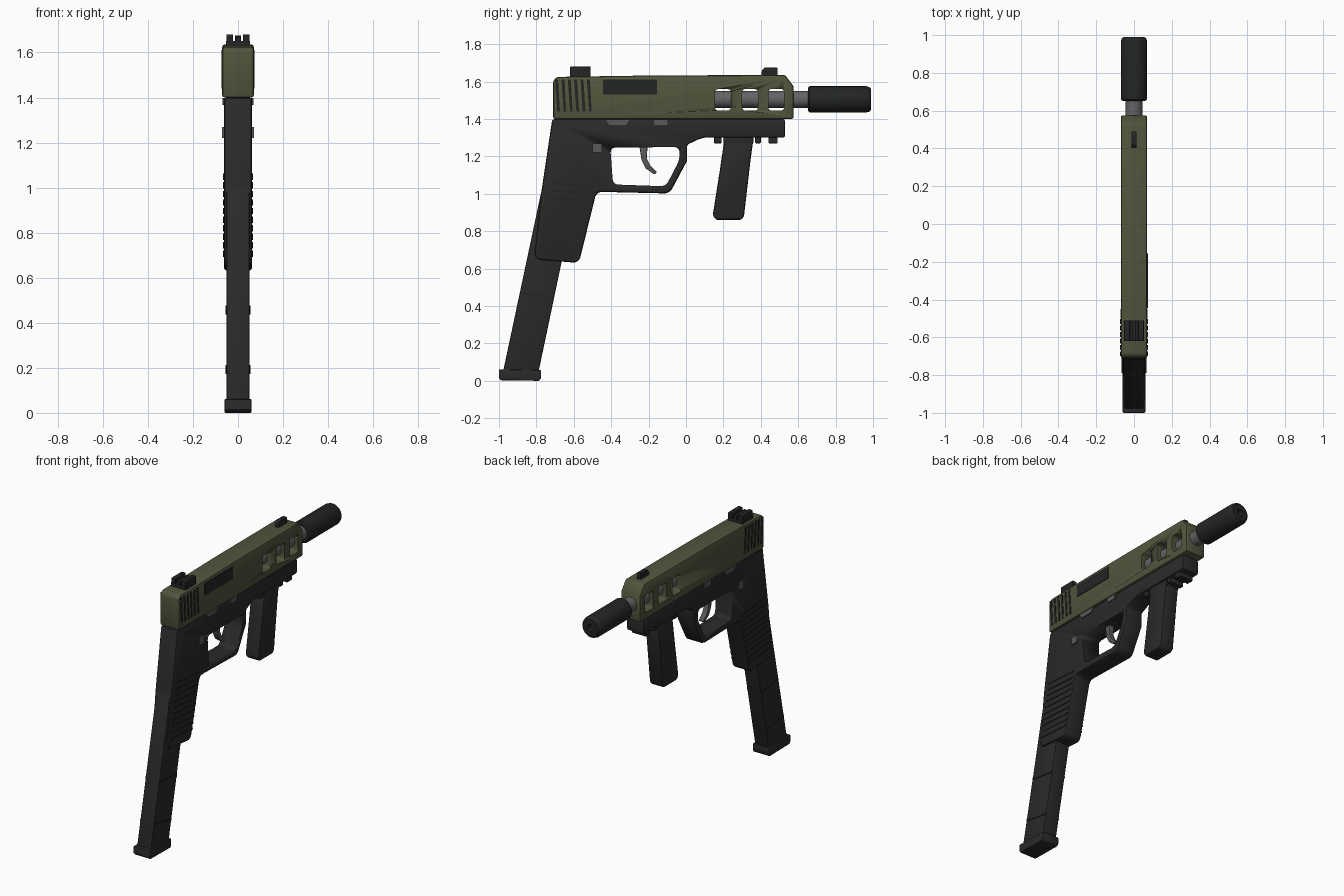
import bpy, bmesh, math
from mathutils import Vector

if "Cube" in bpy.data.objects:
    bpy.data.objects.remove(bpy.data.objects["Cube"])


def material(name, rgb):
    m = bpy.data.materials.new(name)
    m.diffuse_color = (*rgb, 1)
    m.use_nodes = True
    m.node_tree.nodes["Principled BSDF"].inputs["Base Color"].default_value = m.diffuse_color
    return m


OLIVE = material("olive", (0.085, 0.09, 0.046))
BLACK = material("black", (0.023, 0.023, 0.024))
COAL = material("coal", (0.017, 0.018, 0.018))
STEEL = material("steel", (0.13, 0.125, 0.13))
GREY = material("grey", (0.10, 0.10, 0.10))


def finish(bm, name, mat, bevel=0, segments=2, smooth=True):
    bmesh.ops.recalc_face_normals(bm, faces=bm.faces)
    me = bpy.data.meshes.new(name)
    bm.to_mesh(me)
    bm.free()
    ob = bpy.data.objects.new(name, me)
    bpy.context.collection.objects.link(ob)
    me.materials.append(mat)
    bpy.ops.object.select_all(action='DESELECT')
    bpy.context.view_layer.objects.active = ob
    ob.select_set(True)
    if bevel:
        mod = ob.modifiers.new("bevel", 'BEVEL')
        mod.width, mod.segments = bevel, segments
        mod.limit_method, mod.angle_limit = 'ANGLE', math.radians(40)
        bpy.ops.object.modifier_apply(modifier=mod.name)
    if smooth:
        bpy.ops.object.shade_smooth_by_angle(angle=math.radians(35))
    return ob


def rounded(points, radius, steps=4):
    """Round the corners of a closed (y, z) outline."""
    out = []
    for i, p in enumerate(points):
        p, a, b = Vector(p), Vector(points[i - 1]), Vector(points[(i + 1) % len(points)])
        r = min(radius, (a - p).length * 0.45, (b - p).length * 0.45)
        s, e = p + (a - p).normalized() * r, p + (b - p).normalized() * r
        for k in range(steps + 1):
            t = k / steps
            out.append(s * (1 - t) ** 2 + p * 2 * t * (1 - t) + e * t * t)
    return out


def plate(name, points, x0, x1, mat, bevel=0, segments=2):
    """Extrude a (y, z) outline from x0 to x1."""
    bm = bmesh.new()
    f = bm.faces.new([bm.verts.new((x0, p[0], p[1])) for p in points])
    ext = bmesh.ops.extrude_face_region(bm, geom=[f])
    verts = [v for v in ext["geom"] if isinstance(v, bmesh.types.BMVert)]
    bmesh.ops.translate(bm, verts=verts, vec=(x1 - x0, 0, 0))
    return finish(bm, name, mat, bevel, segments)


def rect(y0, y1, z0, z1):
    return [(y0, z0), (y1, z0), (y1, z1), (y0, z1)]


def lathe(name, profile, z, mat, sides=32):
    """Spin a (radius, y) profile around the bore line."""
    bm = bmesh.new()
    rings = [[bm.verts.new((r * math.cos(2 * math.pi * i / sides), y,
                            z + r * math.sin(2 * math.pi * i / sides)))
              for i in range(sides)] for r, y in profile]
    for a, b in zip(rings, rings[1:]):
        for i in range(sides):
            j = (i + 1) % sides
            bm.faces.new((a[i], a[j], b[j], b[i]))
    bm.faces.new(rings[0])
    bm.faces.new(rings[-1])
    return finish(bm, name, mat)


def cut(ob, cutter):
    mod = ob.modifiers.new("cut", 'BOOLEAN')
    mod.operation, mod.object, mod.solver = 'DIFFERENCE', cutter, 'EXACT'
    bpy.ops.object.select_all(action='DESELECT')
    bpy.context.view_layer.objects.active = ob
    ob.select_set(True)
    bpy.ops.object.modifier_apply(modifier=mod.name)
    bpy.data.objects.remove(cutter)


# Slide with three through windows
slide = plate("slide", [(-0.71, 1.40), (0.575, 1.40), (0.575, 1.575), (0.53, 1.635),
                        (-0.16, 1.633), (-0.69, 1.625), (-0.71, 1.605)],
              -0.07, 0.07, OLIVE, 0.01)
for y in (0.155, 0.30, 0.44):
    cut(slide, plate("window_cutter", rounded(rect(y, y + 0.085, 1.445, 1.56), 0.02),
                     -0.2, 0.2, OLIVE))

# Ejection port and slide serrations
plate("ejection_port", rect(-0.445, -0.155, 1.53, 1.61), 0.066, 0.074, COAL)
for side in (-1, 1):
    for i in range(6):
        y = -0.70 + i * 0.034
        plate("slide_serration", [(y + 0.012, 1.44), (y + 0.026, 1.44),
                                  (y + 0.016, 1.61), (y, 1.61)],
              side * 0.065, side * 0.073, COAL)

# Sights
plate("rear_sight_base", rect(-0.62, -0.51, 1.615, 1.65), -0.053, 0.053, COAL)
for x in (-0.037, 0, 0.037):
    w = 0.015 if x else 0.011
    plate("rear_sight_post", rect(-0.62, -0.51, 1.64, 1.68 if x else 1.67), x - w, x + w, COAL, 0.003)
plate("front_sight", rounded([(0.405, 1.62), (0.49, 1.62), (0.49, 1.675), (0.42, 1.675),
                              (0.405, 1.66)], 0.006), -0.013, 0.013, COAL)

# Barrel and suppressor
lathe("barrel", [(0.045, 0.10), (0.045, 0.67)], 1.505, STEEL)
lathe("suppressor", [(0.06, 0.652), (0.07, 0.66), (0.07, 0.965), (0.065, 0.982), (0.055, 0.99),
                     (0.022, 0.99), (0.022, 0.94)], 1.505, COAL)

# Frame, grip and trigger guard in one outline, opened for the trigger
frame = plate("frame", [(-0.715, 1.40), (0.53, 1.40), (0.53, 1.30), (0.10, 1.30), (0.065, 1.29),
                        (0.005, 1.262), (0.005, 1.175), (-0.075, 1.025), (-0.088, 1.01),
                        (-0.11, 1.002), (-0.44, 1.01), (-0.47, 1.008), (-0.485, 0.985),
                        (-0.565, 0.66), (-0.575, 0.64), (-0.595, 0.632), (-0.79, 0.648),
                        (-0.81, 0.67), (-0.775, 1.0)],
              -0.062, 0.062, BLACK, 0.012)
cut(frame, plate("guard_cutter", rounded([(-0.405, 1.247), (-0.035, 1.25), (-0.035, 1.18),
                                          (-0.108, 1.04), (-0.39, 1.05)], 0.03),
                 -0.2, 0.2, BLACK))

# Trigger
plate("trigger", [(-0.25, 1.26), (-0.205, 1.26), (-0.21, 1.19), (-0.19, 1.15), (-0.155, 1.115),
                  (-0.168, 1.103), (-0.215, 1.135), (-0.238, 1.18)], -0.018, 0.018, GREY, 0.004)

# Frame controls and grip ridges on both sides
for side in (-1, 1):
    x0, x1 = side * 0.055, side * 0.068
    plate("slide_catch", [(-0.43, 1.398), (-0.30, 1.398), (-0.32, 1.368), (-0.41, 1.368)],
          x0, x1, GREY)
    plate("takedown_lever", rect(-0.17, -0.10, 1.367, 1.398), x0, x1, GREY)
    plate("magazine_button", rect(-0.50, -0.45, 1.22, 1.268), x0, side * 0.071, GREY)
    for i in range(10):
        z = 0.70 + i * 0.038
        y = -0.79 + (z - 0.70) * 0.21
        plate("grip_ridge", [(y, z + 0.008), (y + 0.225, z - 0.008),
                             (y + 0.227, z + 0.004), (y + 0.002, z + 0.02)],
              side * 0.058, side * 0.066, COAL)

# Accessory rail teeth
for y0, y1 in ((0.15, 0.19), (0.20, 0.36), (0.37, 0.40), (0.44, 0.49)):
    plate("rail_tooth", rect(y0, y1, 1.27, 1.31), -0.05, 0.05, BLACK, 0.004)

# Foregrip
plate("foregrip", [(0.205, 1.29), (0.36, 1.29), (0.345, 1.18), (0.31, 0.88), (0.295, 0.86),
                   (0.16, 0.86), (0.143, 0.885), (0.18, 1.12)], -0.05, 0.05, BLACK, 0.012)

# Extended magazine with floor plate and bands
plate("magazine", [(-0.98, 0.04), (-0.79, 0.04), (-0.66, 0.66), (-0.60, 0.95),
                   (-0.72, 1.005), (-0.775, 1.005)], -0.051, 0.051, BLACK, 0.006)
plate("magazine_floor", [(-0.99, 0.003), (-0.785, 0.0), (-0.775, 0.015), (-0.775, 0.057),
                         (-1.0, 0.062), (-1.0, 0.015)], -0.06, 0.06, BLACK, 0.005)
for z in (0.19, 0.455):
    y = -0.98 + (z - 0.04) * 0.2125
    plate("magazine_band", [(y + 0.01, z + 0.01), (y + 0.18, z - 0.018),
                            (y + 0.182, z - 0.006), (y + 0.012, z + 0.022)],
          -0.055, 0.055, COAL)
